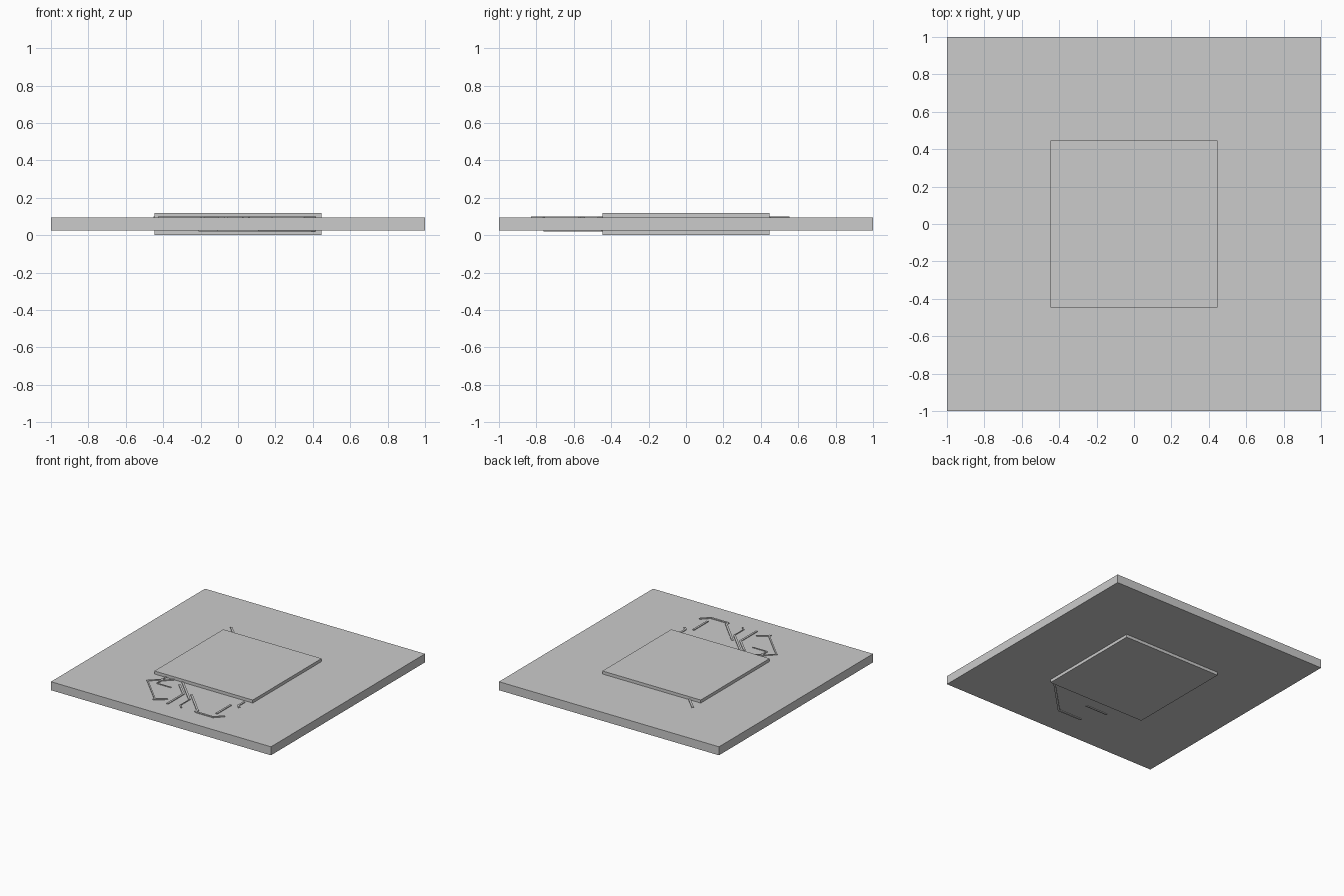
import bpy
import bmesh
from mathutils import Vector

cube = bpy.data.objects.get("Cube")
if cube:
    bpy.data.objects.remove(cube, do_unlink=True)


def make_material(name, rgb):
    mat = bpy.data.materials.new(name)
    mat.use_nodes = True
    mat.diffuse_color = (*rgb, 1)
    mat.node_tree.nodes["Principled BSDF"].inputs["Base Color"].default_value = (*rgb, 1)
    return mat


GREY = make_material("light grey", (0.6, 0.6, 0.6))

# Heights of the stacked layers
BOTTOM, TOP = 0.025, 0.095
TOTAL = 0.12
RAISE = 0.006


def finish(name, bm):
    bmesh.ops.recalc_face_normals(bm, faces=bm.faces)
    mesh = bpy.data.meshes.new(name)
    bm.to_mesh(mesh)
    bm.free()
    mesh.materials.append(GREY)
    obj = bpy.data.objects.new(name, mesh)
    bpy.context.collection.objects.link(obj)


def slab(name, half, z0, z1):
    bm = bmesh.new()
    bmesh.ops.create_cube(bm, size=1)
    for v in bm.verts:
        v.co = (v.co.x * 2 * half, v.co.y * 2 * half, z0 if v.co.z < 0 else z1)
    finish(name, bm)


def track(name, path, width, z):
    """Raised ribbon along a path, with mitred corners."""
    pts = [Vector(p) for p in path]
    dirs = [(b - a).normalized() for a, b in zip(pts, pts[1:])]
    bm = bmesh.new()
    rings = []
    for i, p in enumerate(pts):
        a, b = dirs[max(i - 1, 0)], dirs[min(i, len(dirs) - 1)]
        t = (a + b).normalized()
        side = Vector((-t.y, t.x)) * (width / 2 / t.dot(a))
        rings.append([bm.verts.new((*(p + side * s), z + h))
                      for s, h in ((-1, 0), (1, 0), (1, RAISE), (-1, RAISE))])
    for r, q in zip(rings, rings[1:]):
        for k in range(4):
            n = (k + 1) % 4
            bm.faces.new((r[k], r[n], q[n], q[k]))
    bm.faces.new(rings[0])
    bm.faces.new(rings[-1])
    finish(name, bm)


# Board and the square plates on both sides
slab("board", 1.0, BOTTOM, TOP)
slab("upper_plate", 0.447, TOP, TOTAL)
slab("lower_plate", 0.447, 0, BOTTOM)

# Conductor tracks on the upper side
WIDE, MID, THIN = 0.016, 0.011, 0.006
upper = [
    (WIDE, [(-.445, .548), (-.345, .447)]),
    (MID, [(-.34, -.447), (-.34, -.495), (-.42, -.575), (-.185, -.812)]),
    (WIDE, [(-.19, -.825), (-.19, -.815), (-.11, -.755)]),
    (MID, [(-.265, -.447), (-.335, -.515), (-.335, -.575)]),
    (THIN, [(-.335, -.575), (-.205, -.575)]),
    (WIDE, [(-.19, -.447), (.03, -.672)]),
    (THIN, [(.03, -.672), (.03, -.79)]),
    (MID, [(.03, -.79), (.06, -.822)]),
    (WIDE, [(-.185, -.495), (-.065, -.615), (-.065, -.825)]),
    (WIDE, [(-.01, -.59), (.19, -.795), (.19, -.822)]),
    (WIDE, [(.19, -.822), (.35, -.822), (.412, -.76)]),
    (WIDE, [(.335, -.572), (.335, -.757)]),
    (WIDE, [(.387, -.47), (.387, -.547), (.412, -.572)]),
]
for i, (width, path) in enumerate(upper):
    track(f"upper_track_{i + 1}", path, width, TOP)

# Conductor tracks on the lower side
lower = [
    (WIDE, [(.41, -.447), (.105, -.755), (-.11, -.755)]),
    (MID, [(-.01, -.572), (-.21, -.572)]),
]
for i, (width, path) in enumerate(lower):
    track(f"lower_track_{i + 1}", path, width, BOTTOM - RAISE)
